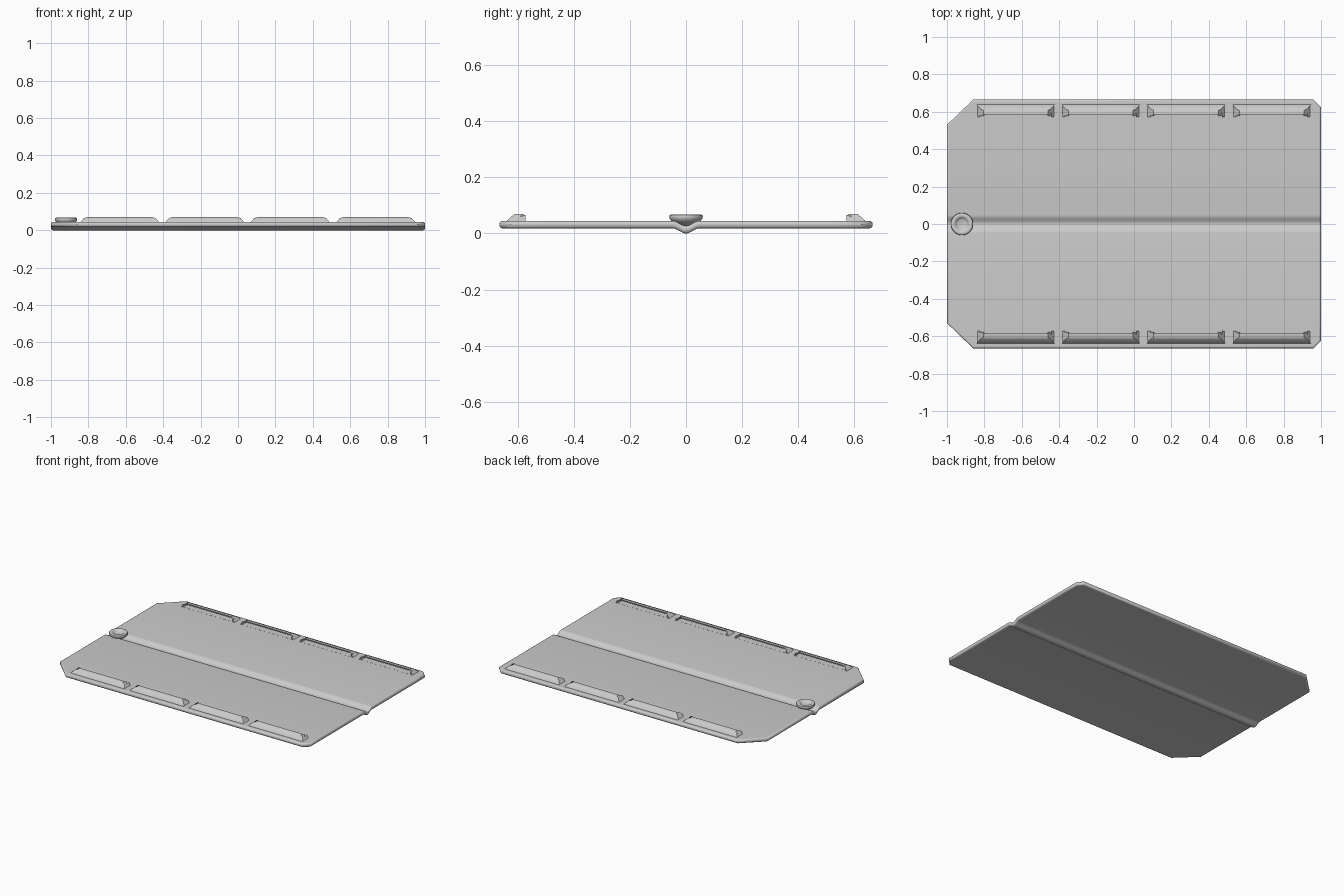
import bpy, bmesh, math

if "Cube" in bpy.data.objects:
    bpy.data.objects.remove(bpy.data.objects["Cube"])


def make_object(name, bm):
    bmesh.ops.recalc_face_normals(bm, faces=bm.faces[:])
    mesh = bpy.data.meshes.new(name)
    bm.to_mesh(mesh)
    bm.free()
    obj = bpy.data.objects.new(name, mesh)
    bpy.context.collection.objects.link(obj)
    return obj


def smooth(obj, angle=35):
    bpy.ops.object.select_all(action='DESELECT')
    obj.select_set(True)
    bpy.context.view_layer.objects.active = obj
    bpy.ops.object.shade_smooth_by_angle(angle=math.radians(angle))


def prism(bm, profile, x0, x1, inset=lambda z: 0.0):
    """Extrude a (y, z) profile along x; ends slope in by inset(z)."""
    a = [bm.verts.new((x0 + inset(z), y, z)) for y, z in profile]
    b = [bm.verts.new((x1 - inset(z), y, z)) for y, z in profile]
    bm.faces.new(a)
    bm.faces.new(b)
    n = len(profile)
    for i in range(n):
        j = (i + 1) % n
        bm.faces.new((a[i], a[j], b[j], b[i]))


# Flat panel with clipped corners and a pressed channel along the middle
TOP, THICK, HALF_Y, GROOVE = 0.045, 0.027, 0.665, 0.048


def dip(y):
    return 0.018 * 0.5 * (1 + math.cos(math.pi * min(abs(y) / GROOVE, 1)))


half = [GROOVE * i / 8 for i in range(1, 9)] + [0.53, 0.625, HALF_Y]
stations = [-y for y in reversed(half)] + [0] + half
bm = bmesh.new()
rows = []
for y in stations:
    left = -1 + max(0, abs(y) - 0.53) * 0.14 / 0.135
    right = 1 - max(0, abs(y) - 0.625)
    z = TOP - dip(y)
    rows.append([bm.verts.new(c) for c in ((left, y, z), (right, y, z),
                                           (right, y, z - THICK), (left, y, z - THICK))])
for r, s in zip(rows, rows[1:]):
    for i in range(4):
        j = (i + 1) % 4
        bm.faces.new((r[i], r[j], s[j], s[i]))
bm.faces.new(rows[0])
bm.faces.new(rows[-1])
panel = make_object("panel", bm)
bev = panel.modifiers.new("rounded_rim", 'BEVEL')
bev.width = 0.011
bev.segments = 4
bev.limit_method = 'ANGLE'
bev.angle_limit = math.radians(60)
smooth(panel)

# Louvre hoods along both long edges, hollow and open towards the middle
OUTER = [(0.572, 0.04), (0.64, 0.04), (0.637, 0.047), (0.615, 0.066),
         (0.608, 0.070), (0.582, 0.070), (0.572, 0.065)]
CAVITY = [(0.55, 0.0455), (0.623, 0.0455), (0.606, 0.061), (0.588, 0.062),
          (0.585, 0.08), (0.55, 0.08)]
for k, (x0, x1) in enumerate([(-0.84, -0.425), (-0.385, 0.03),
                              (0.07, 0.487), (0.528, 0.945)]):
    bm = bmesh.new()
    prism(bm, OUTER, x0, x1, lambda z: 0.035 * max(0, (z - 0.055) / 0.015) ** 2)
    hood = make_object(f"louvre_{k + 1}", bm)
    bm = bmesh.new()
    prism(bm, CAVITY, x0 + 0.017, x1 - 0.017,
          lambda z: 0.025 * min(1, max(0, (z - 0.05) / 0.012)) if z < 0.07 else 0)
    cutter = make_object(f"louvre_cutter_{k + 1}", bm)
    cutter.hide_render = True
    cutter.hide_set(True)
    cut = hood.modifiers.new("hollow", 'BOOLEAN')
    cut.object = cutter
    cut.operation = 'DIFFERENCE'
    cut.solver = 'EXACT'
    mir = hood.modifiers.new("opposite_edge", 'MIRROR')
    mir.use_axis = (False, True, False)
    smooth(hood, 30)

# Round dished knob at the end of the channel
PROFILE = [(0, 0.054), (0.024, 0.054), (0.030, 0.058), (0.036, 0.065), (0.042, 0.068),
           (0.052, 0.068), (0.058, 0.065), (0.060, 0.060), (0.058, 0.051),
           (0.050, 0.042), (0.036, 0.034), (0.020, 0.026), (0, 0.024)]
SIDES = 40
bm = bmesh.new()
rings = []
for r, z in PROFILE:
    count = SIDES if r else 1
    rings.append([bm.verts.new((-0.92 + r * math.cos(2 * math.pi * i / SIDES),
                                r * math.sin(2 * math.pi * i / SIDES), z))
                  for i in range(count)])
for p, q in zip(rings, rings[1:]):
    for i in range(SIDES):
        j = (i + 1) % SIDES
        quad = [p[i % len(p)], p[j % len(p)], q[j % len(q)], q[i % len(q)]]
        bm.faces.new(list(dict.fromkeys(quad)))
smooth(make_object("knob", bm), 40)
